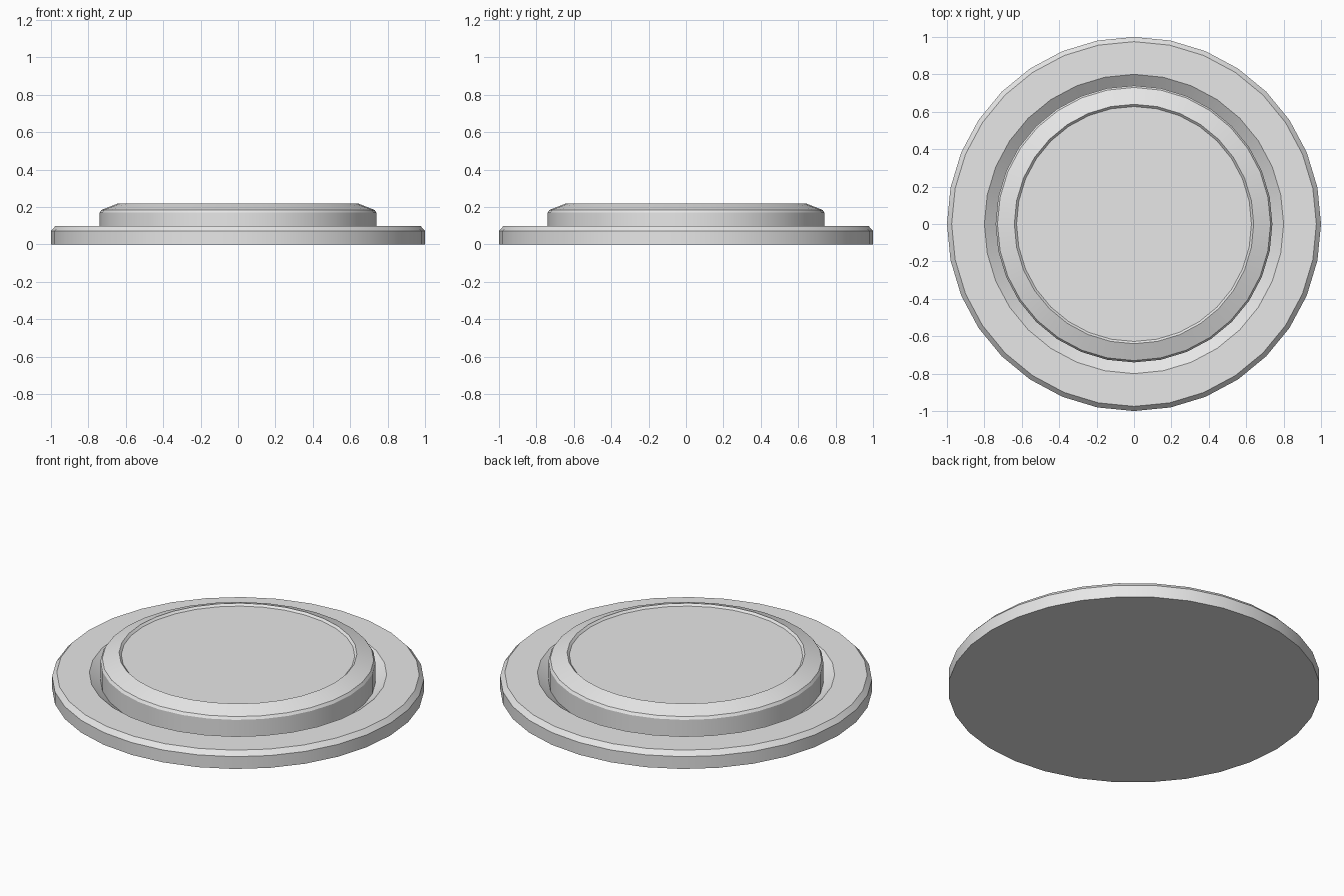
import bpy, bmesh, math

if "Cube" in bpy.data.objects:
    bpy.data.objects.remove(bpy.data.objects["Cube"])

SIDES = 32
grey = bpy.data.materials.new("light_grey")
grey.diffuse_color = (0.8, 0.8, 0.8, 1)
grey.use_nodes = True
grey.node_tree.nodes["Principled BSDF"].inputs["Base Color"].default_value = grey.diffuse_color


def lathe(name, profile, cap_start=False, cap_end=False):
    """Revolve (radius, height) points, listed from bottom to top, around z."""
    bm = bmesh.new()
    rings = []
    for r, z in profile:
        rings.append([bm.verts.new((r * math.cos(math.tau * i / SIDES),
                                    r * math.sin(math.tau * i / SIDES), z))
                      for i in range(SIDES)])
    for low, high in zip(rings, rings[1:]):
        for i in range(SIDES):
            j = (i + 1) % SIDES
            bm.faces.new((low[i], low[j], high[j], high[i]))
    if cap_start:
        bm.faces.new(rings[0][::-1])
    if cap_end:
        bm.faces.new(rings[-1])
    mesh = bpy.data.meshes.new(name)
    bm.to_mesh(mesh)
    bm.free()
    mesh.materials.append(grey)
    obj = bpy.data.objects.new(name, mesh)
    bpy.context.collection.objects.link(obj)
    bpy.ops.object.select_all(action='DESELECT')
    obj.select_set(True)
    bpy.context.view_layer.objects.active = obj
    bpy.ops.object.shade_smooth_by_angle(angle=math.radians(30))


# Base plate: chamfered rim, flat ring, groove sloping down to the button
lathe("base_plate", [(1, 0), (1, 0.073), (0.975, 0.1), (0.8, 0.1), (0.74, 0.055)],
      cap_start=True)

# Raised button: wall, rounded shoulder, sloped rim and shallow recessed top
lathe("button", [(0.74, 0.055), (0.74, 0.17), (0.73, 0.185), (0.64, 0.22),
                 (0.628, 0.208)], cap_end=True)
